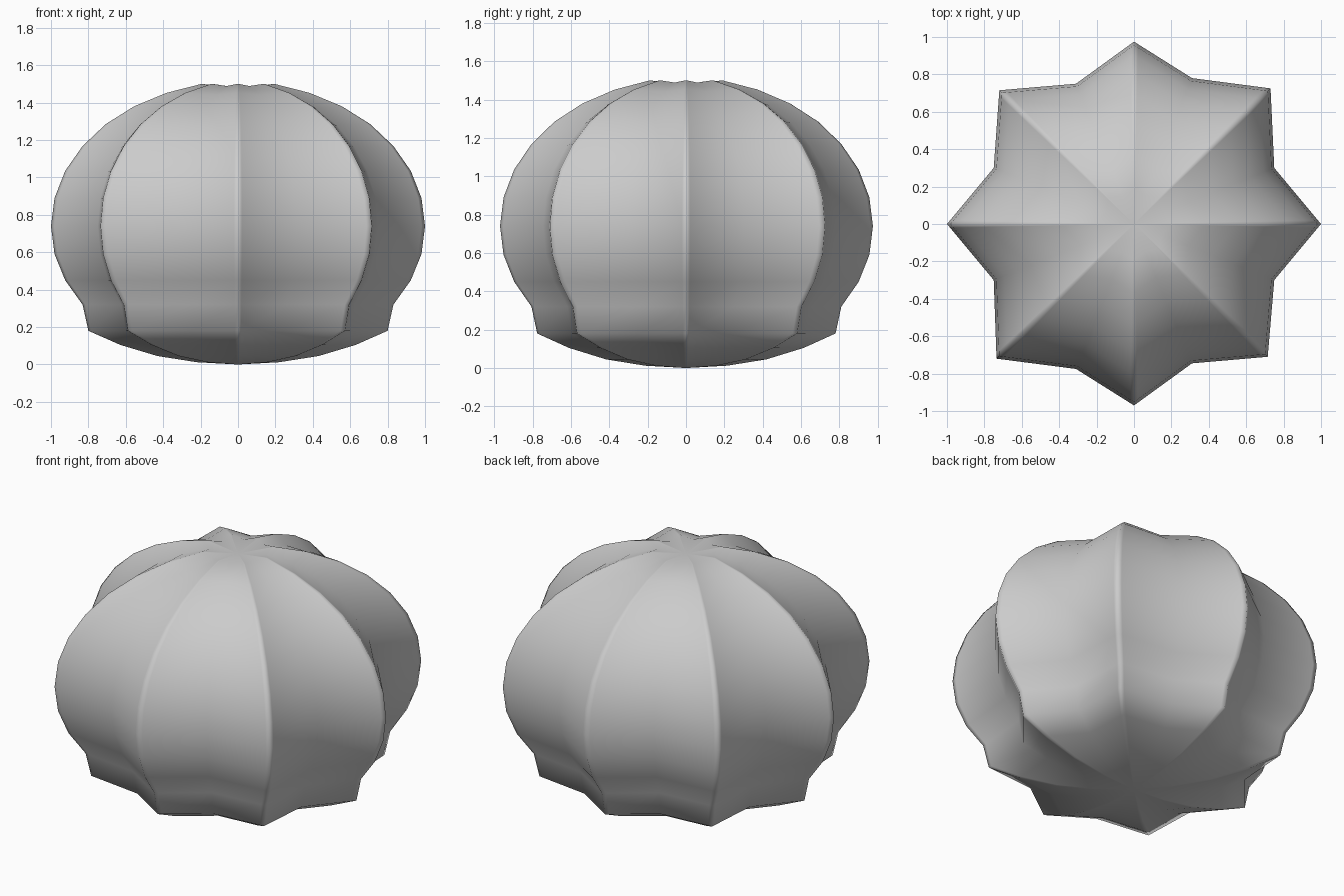
import bpy, bmesh
from mathutils import Vector

if "Cube" in bpy.data.objects:
    bpy.data.objects.remove(bpy.data.objects["Cube"])

# Eight-pointed cross-section at the widest height: ridge, valley, ridge, ...
star = [(1.0, 0), (.75, .30), (.73, .725), (.31, .78),
        (0, .975), (-.31, .75), (-.72, .715), (-.75, .30),
        (-1.0, 0), (-.75, -.30), (-.735, -.72), (-.31, -.775),
        (0, -.97), (.31, -.745), (.715, -.71), (.75, -.30)]

# Profile: radius scale and height, bottom to top
profile = [(.22, .012), (.43, .045), (.63, .105), (.80, .18), (.831, .32),
           (.924, .45), (.981, .59), (1.0, .74), (.981, .89), (.924, 1.035),
           (.831, 1.168), (.707, 1.285), (.556, 1.38), (.383, 1.452), (.195, 1.5)]
MID = .74

# Tight points beside each ridge keep it crisp under smooth shading
section = []
for i in range(0, 16, 2):
    tip, before, after = (Vector(star[j % 16]) for j in (i, i - 1, i + 1))
    section += [(tip.lerp(before, .07), 1.0), (tip, 1.0),
                (tip.lerp(after, .07), 1.0), (after, .985)]

# Loft the section along the profile and close at the poles
bm = bmesh.new()
rings = [[bm.verts.new((p.x * r, p.y * r, MID + (z - MID) * (k if z > MID else 1)))
          for p, k in section] for r, z in profile]
n = len(section)
bottom, top = bm.verts.new((0, 0, 0)), bm.verts.new((0, 0, 1.475))
for i in range(n):
    j = (i + 1) % n
    for a, b in zip(rings, rings[1:]):
        bm.faces.new((a[i], a[j], b[j], b[i]))
    bm.faces.new((bottom, rings[0][j], rings[0][i]))
    bm.faces.new((top, rings[-1][i], rings[-1][j]))
for f in bm.faces:
    f.smooth = True
bm.normal_update()
mesh = bpy.data.meshes.new("ribbed_pumpkin_body")
bm.to_mesh(mesh)
bm.free()
body = bpy.data.objects.new("ribbed_pumpkin_body", mesh)
bpy.context.collection.objects.link(body)
